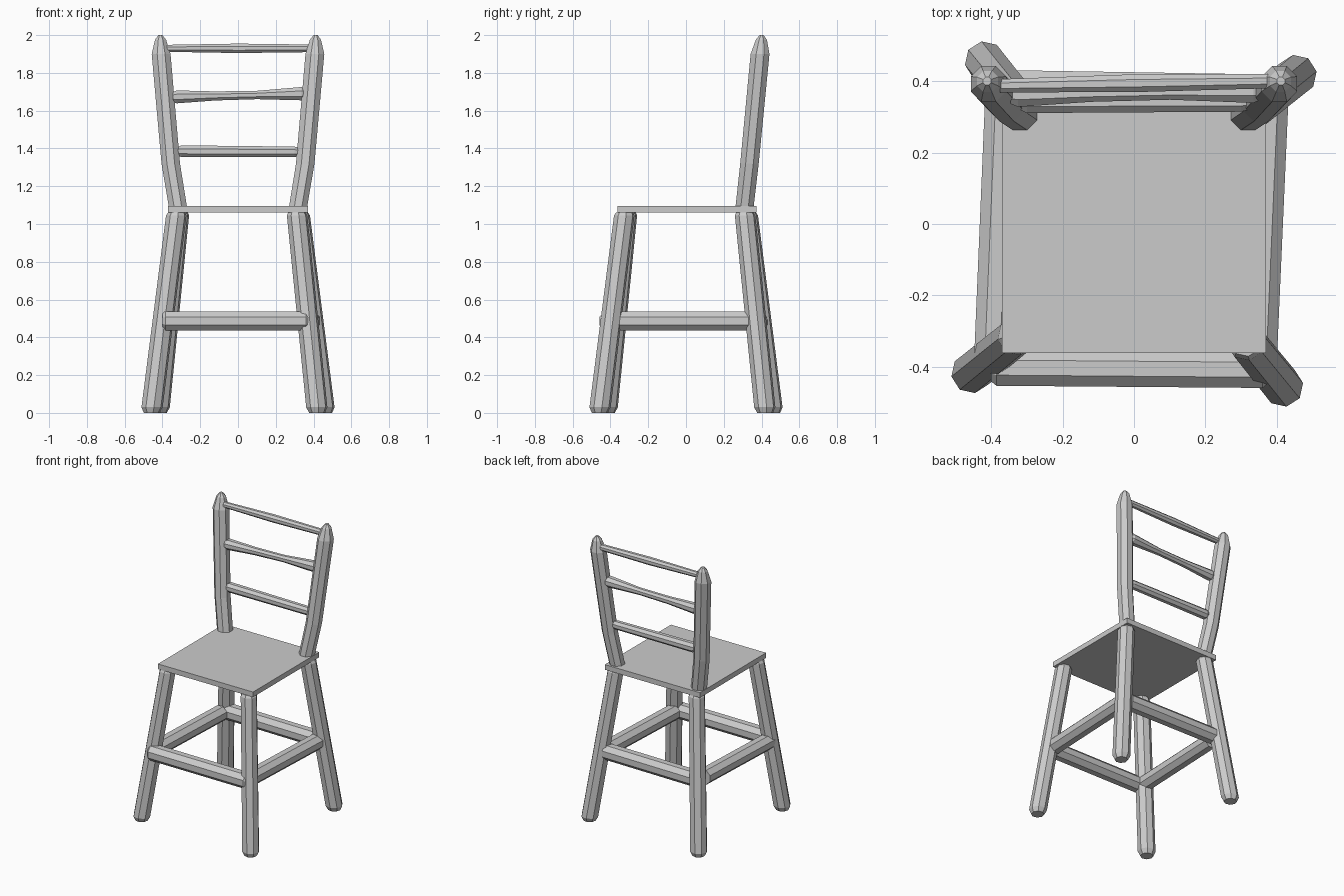
import bpy, bmesh, math
from mathutils import Vector, Matrix

if "Cube" in bpy.data.objects:
    bpy.data.objects.remove(bpy.data.objects["Cube"])


def pole(name, stations, axis='z', turn=22.5, spin=0, sides=8):
    """Faceted pole: stations are (x, y, z, radius); rings lie square to the axis."""
    bm = bmesh.new()
    u, v = {'z': ((1, 0, 0), (0, 1, 0)),
            'x': ((0, 1, 0), (0, 0, 1)),
            'y': ((0, 0, 1), (1, 0, 0))}[axis]
    u, v = Vector(u), Vector(v)
    rings = []
    for x, y, z, r in stations:
        ring = []
        for i in range(sides):
            a = math.radians(turn) + math.tau * i / sides
            ring.append(bm.verts.new(Vector((x, y, z)) + (u * math.cos(a) + v * math.sin(a)) * r))
        rings.append(ring)
    for a, b in zip(rings, rings[1:]):
        for i in range(sides):
            j = (i + 1) % sides
            bm.faces.new((a[i], a[j], b[j], b[i]))
    bm.faces.new(rings[0][::-1])
    bm.faces.new(rings[-1])
    bm.transform(Matrix.Rotation(math.radians(spin), 4, 'Z'))
    bmesh.ops.recalc_face_normals(bm, faces=bm.faces)
    mesh = bpy.data.meshes.new(name)
    bm.to_mesh(mesh)
    bm.free()
    ob = bpy.data.objects.new(name, mesh)
    bpy.context.collection.objects.link(ob)
    return ob


# Seat board
bpy.ops.mesh.primitive_cube_add(size=1, location=(0, 0.006, 1.078))
seat = bpy.context.object
seat.name = "seat"
seat.scale = (0.74, 0.735, 0.036)

# Legs and lower rungs: one of each, turned around the seat in quarter steps
leg = [(0.418, -0.457, 0.0, 0.042), (0.417, -0.455, 0.03, 0.057),
       (0.313, -0.327, 1.045, 0.055), (0.312, -0.325, 1.062, 0.046)]
rung = [(-0.40, -0.402, 0.487, 0.042), (-0.385, -0.402, 0.487, 0.055),
        (0.36, -0.408, 0.487, 0.055), (0.375, -0.408, 0.487, 0.042)]
back_rung = [(-0.36, -0.368, 0.487, 0.055), (0.37, -0.38, 0.487, 0.055)]
side_rung_right = [(-0.36, -0.35, 0.487, 0.055), (0.36, -0.382, 0.487, 0.055)]
side_rung_left = [(-0.33, -0.367, 0.487, 0.055), (0.36, -0.396, 0.487, 0.055)]
for i, side in enumerate(("front_right", "back_right", "back_left", "front_left")):
    pole(side + "_leg", leg, spin=90 * i, turn=10)
pole("front_rung", rung, 'x')
pole("right_rung", side_rung_right, 'x', spin=90)
pole("back_rung", back_rung, 'x', spin=180)
pole("left_rung", side_rung_left, 'x', spin=270)

# Back posts: bent above the seat, pointed at the top
for side, s in (("left", -1), ("right", 1)):
    pole(side + "_back_post", [
        (s * 0.318, 0.310, 1.09, 0.052), (s * 0.356, 0.336, 1.32, 0.053),
        (s * 0.407, 0.392, 1.90, 0.054), (s * 0.410, 0.399, 1.975, 0.032),
        (s * 0.411, 0.400, 2.0, 0.012)])

# Back rails between the posts
pole("top_back_rail", [(-0.375, 0.387, 1.93, 0.020), (0, 0.394, 1.93, 0.027),
                       (0.375, 0.400, 1.93, 0.022)], 'x')
pole("middle_back_rail", [(-0.345, 0.362, 1.672, 0.028), (-0.325, 0.362, 1.673, 0.037),
                          (-0.12, 0.366, 1.678, 0.026), (0.10, 0.370, 1.683, 0.024),
                          (0.335, 0.374, 1.690, 0.038), (0.355, 0.374, 1.691, 0.028)], 'x')
pole("lower_back_rail", [(-0.32, 0.342, 1.385, 0.024), (-0.30, 0.342, 1.385, 0.034),
                         (0.30, 0.342, 1.382, 0.030), (0.33, 0.342, 1.382, 0.022)], 'x')
